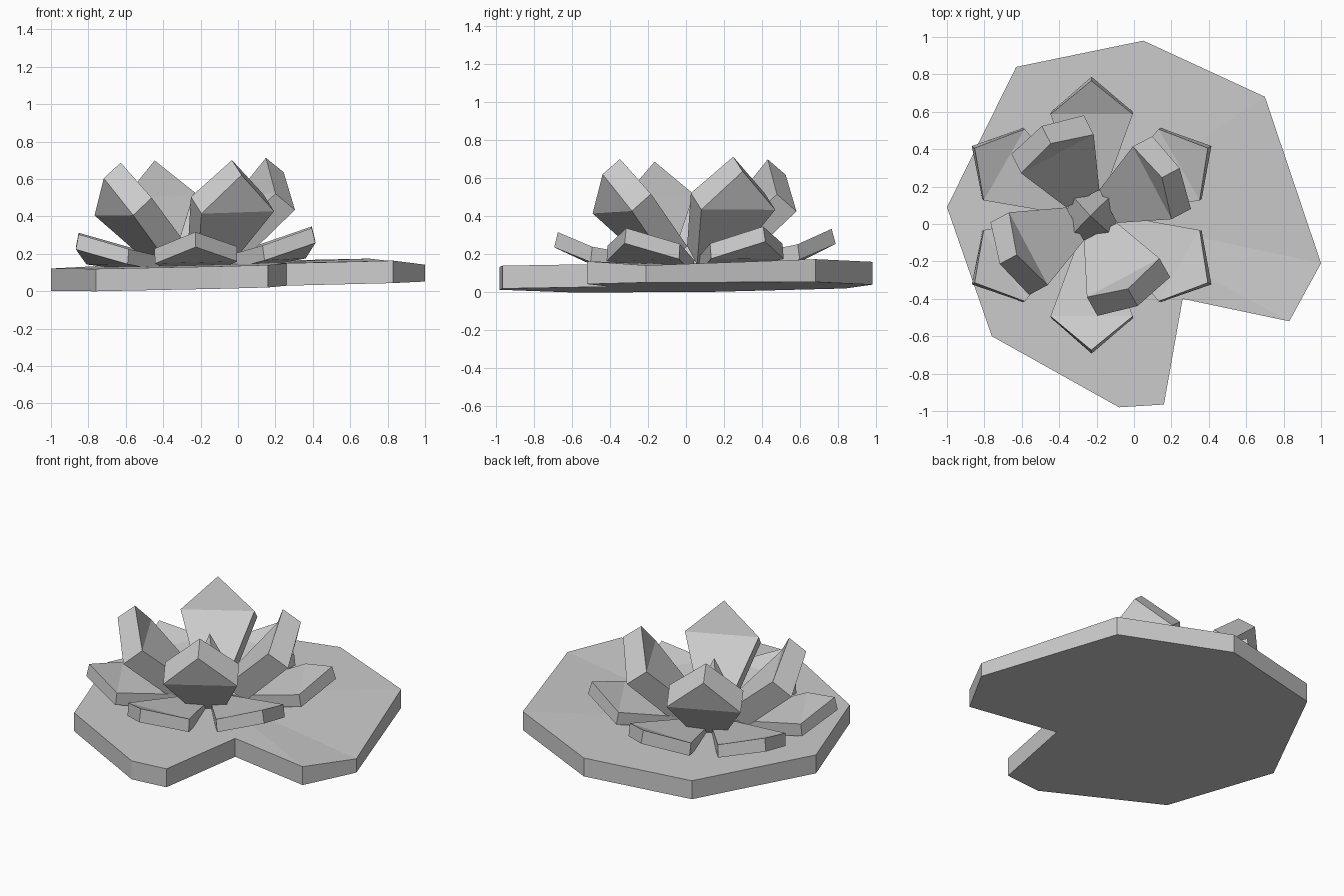
import bpy
from math import cos, sin, radians
from mathutils import Vector, Matrix

cube = bpy.data.objects.get("Cube")
if cube:
    bpy.data.objects.remove(cube, do_unlink=True)

GREY = (0.6, 0.6, 0.6, 1)
mat = bpy.data.materials.new("stone grey")
mat.use_nodes = True
mat.diffuse_color = GREY
mat.node_tree.nodes["Principled BSDF"].inputs["Base Color"].default_value = GREY

TILT_X, TILT_Y = 0.027, 0.012      # the whole model leans slightly
CENTRE = Vector((-0.22, 0.05, 0))  # flower centre on the pad


def add_mesh(name, verts, faces):
    mesh = bpy.data.meshes.new(name)
    mesh.from_pydata(verts, [], faces)
    mesh.materials.append(mat)
    mesh.update()
    obj = bpy.data.objects.new(name, mesh)
    bpy.context.collection.objects.link(obj)
    return obj


def lean(obj):
    obj.location = CENTRE
    obj.rotation_euler = (TILT_Y, -TILT_X, 0)


# Lily pad: notched outline extruded along z, with a slightly uneven top
outline = [(0.05, 0.98), (-0.63, 0.84), (-1, 0.09), (-0.76, -0.60), (-0.08, -0.98),
           (0.16, -0.965), (0.26, -0.40), (0.83, -0.52), (1, -0.21), (0.70, 0.68)]
rise = [0, 0, 0, 0, 0, 0, 0, 0, -0.03, 0]
n = len(outline)
base = [Vector((x, y, 0.027 + TILT_X * x + TILT_Y * y)) for x, y in outline]
top = [p + Vector((0, 0, 0.12 + r)) for p, r in zip(base, rise)]
faces = [tuple(reversed(range(n)))]
for i in range(n):
    j = (i + 1) % n
    faces.append((i, j, n + j, n + i))
    faces.append((n + i, n + j, 2 * n))
add_mesh("lily_pad", base + top + [CENTRE + Vector((0, 0, 0.142))], faces)


def petal(name, angle, upper, lower, widths):
    """Bent five-sided slab; upper and lower hold (radius, height) at base, shoulder, tip."""
    verts = []
    for (b, s, t) in (upper, lower):
        for (r, z), w in ((b, -widths[0]), (b, widths[0]), (s, widths[1]),
                          (t, 0), (s, -widths[1])):
            verts.append(Matrix.Rotation(radians(angle), 3, 'Z') @ Vector((r, -w, z)))
    faces = [(0, 4, 2, 1), (4, 3, 2), (5, 6, 7, 9), (9, 7, 8)]
    faces += [(i, (i + 1) % 5, 5 + (i + 1) % 5, 5 + i) for i in range(5)]
    lean(add_mesh(name, verts, faces))


# Outer ring: low spreading petals
for k in range(6):
    petal(f"outer_petal_{k + 1}", 30 + 60 * k,
          ((0.13, 0.165), (0.54, 0.24), (0.72, 0.325)),
          ((0.14, 0.09), (0.55, 0.16), (0.74, 0.245)), (0.07, 0.22))

# Inner ring: thick upright petals
for k in range(4):
    petal(f"inner_petal_{k + 1}", 28 + 90 * k,
          ((0.10, 0.24), (0.375, 0.51), (0.44, 0.70)),
          ((0.21, 0.14), (0.49, 0.42), (0.545, 0.62)), (0.10, 0.22))

# Central bud: four-sided spike
ring = [(0.2 * cos(radians(45 + 90 * k)), 0.2 * sin(radians(45 + 90 * k)), 0.12) for k in range(4)]
lean(add_mesh("bud", ring + [(0, 0, 0.53)],
              [(3, 2, 1, 0)] + [(k, (k + 1) % 4, 4) for k in range(4)]))
